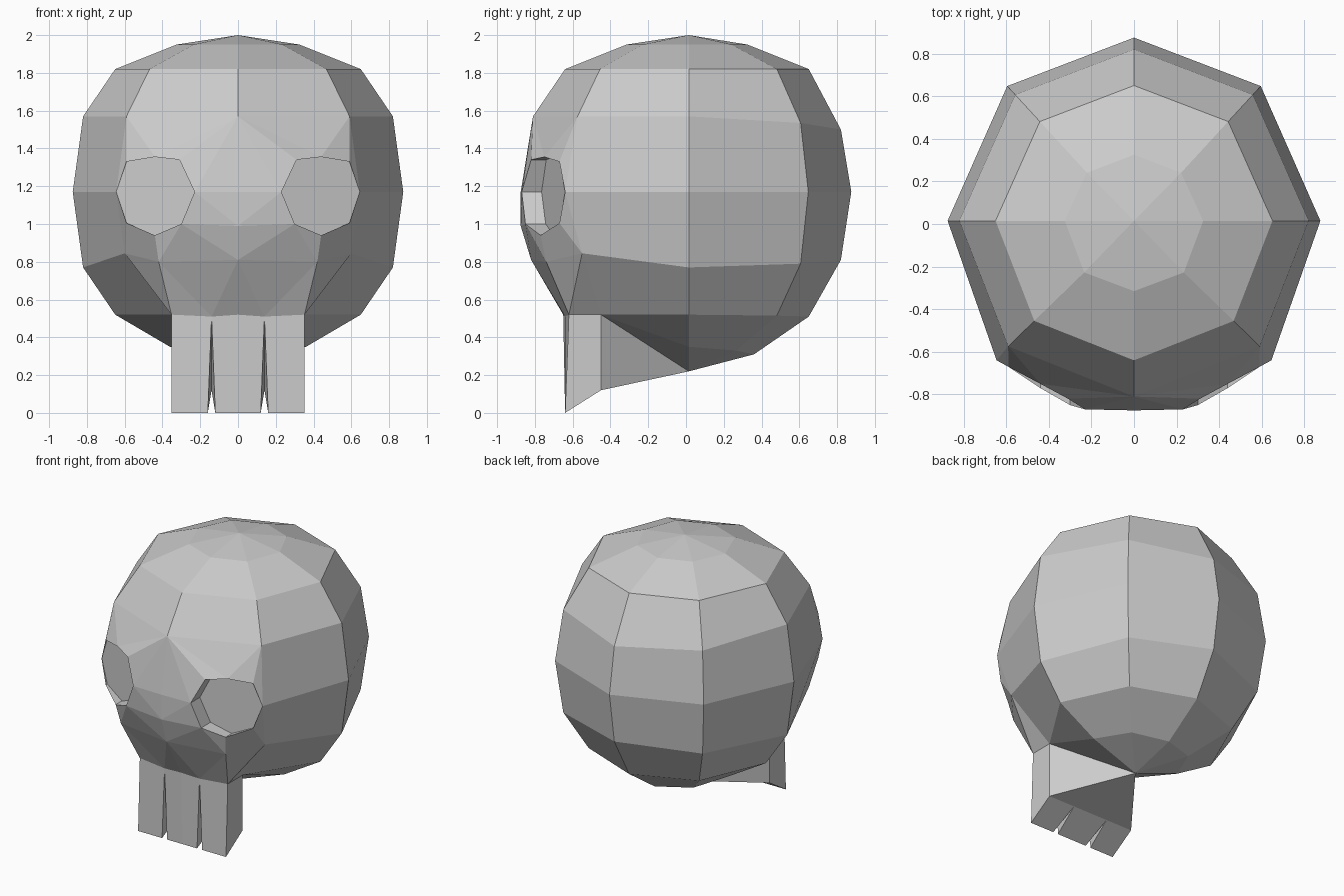
import bpy
import bmesh

cube = bpy.data.objects.get("Cube")
if cube:
    bpy.data.objects.remove(cube)

bone = bpy.data.materials.new("bone_grey")
bone.use_nodes = True
grey = (0.6, 0.6, 0.6, 1)
bone.diffuse_color = grey
bone.node_tree.nodes["Principled BSDF"].inputs["Base Color"].default_value = grey

# All points describe the +x half; they are mirrored when the mesh is built
MID = 0.015
pts = {"crown": (0, MID, 2), "base": (0, MID, 0.22)}
faces = []


def face(names):
    faces.append(names.split())


# Cranium rings: name, radius, height at the side, height at the back
rings = [
    ("cap", 0.325, 1.95, 1.95), ("upper", 0.65, 1.82, 1.82),
    ("brow", 0.82, 1.57, 1.5), ("equator", 0.875, 1.17, 1.17),
    ("cheek", 0.82, 0.77, 0.81), ("lower", 0.65, 0.52, 0.51),
    ("under", 0.36, 0.35, 0.31),
]
for name, r, z, z_back in rings:
    pts[name + "_side"] = (r, MID, z)
    pts[name + "_diag"] = (r * 0.68, r * 0.74, (z + z_back) / 2)
    pts[name + "_back"] = (0, r, z_back)
    pts[name + "_corner"] = (r * 0.72, -r * 0.7, z)
    pts[name + "_front"] = (0, 0.01 - r, z)

# Back of the cranium, plus the front of its top rings
order = [ring[0] for ring in rings]
for a, b in (("back", "diag"), ("diag", "side"), ("side", "corner"), ("corner", "front")):
    face(f"crown cap_{a} cap_{b}")
    is_back = b in ("diag", "side")
    used = order if is_back else order[:3]
    for hi, lo in zip(used, used[1:]):
        face(f"{hi}_{a} {hi}_{b} {lo}_{b} {lo}_{a}")
    if is_back:
        face(f"under_{a} under_{b} base")

# Eye socket rim, with a slanted floor recessed straight back
rim = {
    "inner": (0.23, -0.87, 1.17), "top_in": (0.31, -0.82, 1.34),
    "top": (0.44, -0.75, 1.355), "top_out": (0.59, -0.67, 1.33),
    "outer": (0.645, -0.64, 1.17), "low_out": (0.59, -0.67, 1.005),
    "low": (0.44, -0.77, 0.94), "low_in": (0.3, -0.85, 1.0),
}
pts.update(rim)
for name, (x, y, z) in rim.items():
    pts["floor_" + name] = (x, max(y, -0.64 - 0.31 * (0.645 - x)) + 0.004, z)
loop = list(rim)
for a, b in zip(loop, loop[1:] + loop[:1]):
    face(f"{a} {b} floor_{b} floor_{a}")
face(" ".join("floor_" + name for name in loop))

# Face and jaw landmarks
pts.update({
    "bridge": (0, -0.875, 1.17), "nose": (0, -0.875, 0.99),
    "lip": (0, -0.82, 0.81), "muzzle": (0.42, -0.74, 0.8),
    "cheekbone": (0.6, -0.55, 0.845),
    "gum": (0, -0.65, 0.52), "jaw": (0.352, -0.62, 0.52),
    "jaw_back": (0.352, -0.45, 0.52), "heel": (0.352, -0.45, 0.12),
    "heel_mid": (0, -0.45, 0.12), "tip": (0.352, -0.64, 0),
    "tip_mid": (0, -0.64, 0), "notch": (0.14, -0.64, 0.51),
    "notch_back": (0.14, -0.45, 0.12),
    "notch_out": (0.16, -0.64, 0), "notch_in": (0.12, -0.64, 0),
})

for names in (
    # Forehead and brow
    "brow_front bridge inner", "brow_front inner top_in",
    "brow_front top_in top", "brow_front top brow_corner",
    "brow_corner top top_out",
    # Temple and cheek
    "brow_corner top_out outer", "brow_corner outer equator_side brow_side",
    "outer low_out cheekbone", "outer cheekbone cheek_side equator_side",
    "cheekbone jaw jaw_back", "cheekbone jaw_back lower_side cheek_side",
    # Nose and muzzle
    "bridge nose inner", "inner nose low_in", "nose lip low_in",
    "lip muzzle low_in", "low_in muzzle low", "low muzzle cheekbone low_out",
    "muzzle jaw cheekbone", "lip notch muzzle", "muzzle notch jaw",
    "lip gum notch",
    # Jaw side and underside
    "jaw tip heel jaw_back", "jaw_back heel base",
    "jaw_back under_side lower_side", "jaw_back base under_side",
    "heel notch_back base", "notch_back heel_mid base",
    # Teeth: fronts, ends and the walls of the gap
    "jaw notch notch_out tip", "notch gum tip_mid notch_in",
    "tip notch_out notch_back heel", "notch_in tip_mid heel_mid notch_back",
    "notch notch_back notch_out", "notch notch_in notch_back",
):
    face(names)

# Build both halves and weld the seam
bm = bmesh.new()
for side in (1, -1):
    used = {n for names in faces for n in names}
    verts = {n: bm.verts.new((side * pts[n][0], *pts[n][1:])) for n in sorted(used)}
    for names in faces:
        bm.faces.new([verts[n] for n in names])
bmesh.ops.remove_doubles(bm, verts=bm.verts, dist=0.001)
bmesh.ops.recalc_face_normals(bm, faces=bm.faces)

mesh = bpy.data.meshes.new("skull")
bm.to_mesh(mesh)
bm.free()
mesh.materials.append(bone)
bpy.context.collection.objects.link(bpy.data.objects.new("skull", mesh))
